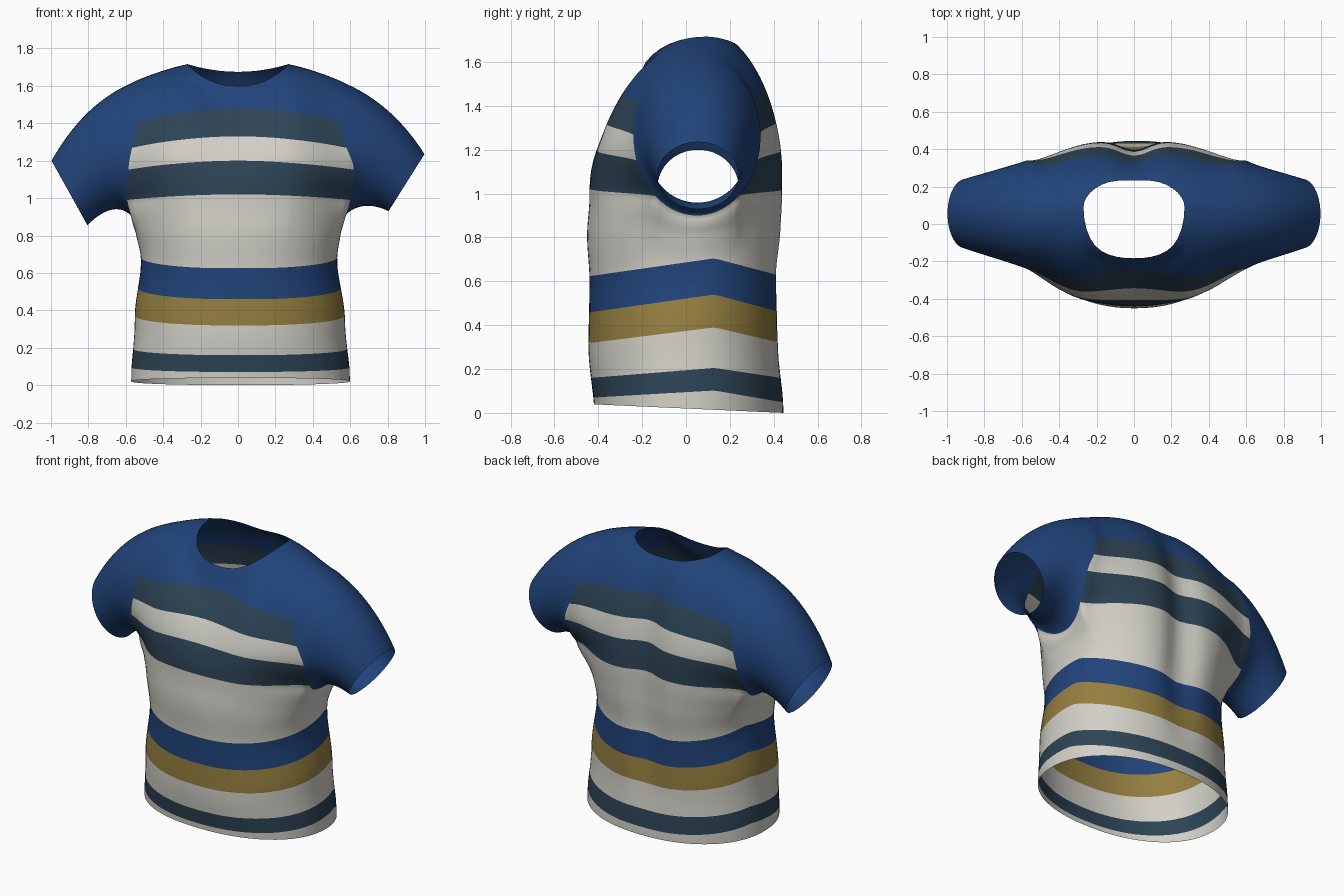
import bpy, bmesh, math
from mathutils import Vector

if "Cube" in bpy.data.objects:
    bpy.data.objects.remove(bpy.data.objects["Cube"])

def material(name, rgb):
    m = bpy.data.materials.new(name)
    m.diffuse_color = (*rgb, 1)
    m.use_nodes = True
    m.node_tree.nodes["Principled BSDF"].inputs["Base Color"].default_value = m.diffuse_color
    return m

MATS = [material("royal_blue", (0.015, 0.057, 0.195)),
        material("off_white", (0.640, 0.625, 0.570)),
        material("slate_navy", (0.026, 0.057, 0.092)),
        material("mustard_gold", (0.300, 0.210, 0.050))]
BLUE, WHITE, SLATE, GOLD = range(4)

def lerp(a, b, t):
    return a + (b - a) * t

def smooth(t):
    t = max(0, min(1, t))
    return t * t * (3 - 2 * t)

def table(rows, z):
    """Smooth lookup in a small profile table keyed by its first column."""
    for r, s in zip(rows, rows[1:]):
        if z <= s[0]:
            t = smooth((z - r[0]) / (s[0] - r[0]))
            return [lerp(a, b, t) for a, b in zip(r[1:], s[1:])]
    return rows[-1][1:]

bm = bmesh.new()

def skin(rows, mats, closed=False):
    """Join successive rows of points; mats gives one colour per strip."""
    vs = [[bm.verts.new(p) for p in row] for row in rows]
    n = len(rows[0])
    for r, m in enumerate(mats):
        for i in range(n if closed else n - 1):
            k = (i + 1) % n
            f = bm.faces.new((vs[r][i], vs[r][k], vs[r + 1][k], vs[r + 1][i]))
            f.material_index = m
            f.smooth = True

# Armhole ellipse and neck dimensions
AY, AZ, AD, AH = 0.05, 1.2625, 0.29, 0.3625
NECK, ARM = 0.27, 0.55
half = [NECK * math.sin(i / 9 * math.pi / 2) for i in range(10)]
half += [lerp(NECK, ARM, i / 8) for i in range(1, 9)]
XS = [-x for x in reversed(half[1:])] + half

def groove(x):                          # hollow along the spine
    return 0.065 * math.exp(-(x / 0.11) ** 2)

# Chest rows: (stripe start height, stripe end height, colour)
CHEST = [(1.02, 1.20, SLATE), (1.20, 1.33, WHITE), (1.33, 1.48, SLATE)]

def upper_point(x, level, v, side):
    """Point of the front (side -1) or back (side 1) chest panel."""
    ax = abs(x)
    q = (ax / ARM) ** 2
    n = min(1, ax / NECK)
    zb = 1.02 - 0.03 * q
    crest = lerp(1.745, AZ + AH, q)     # shoulder line, continued over the neck
    end = crest
    if ax < NECK - 1e-6:                # neckline
        c = lerp(1.745, AZ + AH, (NECK / ARM) ** 2)
        end = lerp(1.60, c, n ** 2.4) if side < 0 else lerp(1.675, c, n * n)
    z0 = level - (0.03 + 0.1 * (level - 1.02)) * q
    z = z0 if v is None else lerp(z0, end, math.sin(v * math.pi / 2))
    u = max(0, min(1, (z - zb) / (crest - zb)))
    width = lerp(0.66, 0.86, smooth(u * 3))
    yb = side * (0.44 if side < 0 else 0.46) * math.sqrt(1 - (ax / width) ** 2)
    g = 1 - math.sqrt(max(0, 1 - u * u))
    if side < 0:                        # chest slopes more evenly to the neck
        g = lerp(u * u, g, max(smooth(ax / 0.36), smooth(u * 2 - 1)))
    w = max(0, (ax - 0.25) / (ARM - 0.25)) ** 2
    y = lerp(yb, lerp(0.09, AY, w), g)
    if side > 0:
        y -= groove(x) * (1 - u ** 3)
    s = (lerp(0.99, AZ + AH, u) - AZ) / AH
    arm = AY + side * AD * math.sqrt(max(0, 1 - s * s))
    y = lerp(y, arm, w)
    flare = 0.08 * (1 - smooth((u - 0.25) / 0.45)) - 0.02 * math.sin(math.pi * u)
    if x > 0:
        flare += 0.06 * q * math.exp(-((u - 0.25) / 0.2) ** 2)
    return Vector((x * (1 + flare * min(1, q * 2)), y, z))

def panel(side):
    rows, mats = [], []
    for a, b, m in CHEST:
        for i in range(4):
            rows.append([upper_point(x, lerp(a, b, i / 4), None, side) for x in XS])
            mats.append(m)
    for i in range(13):
        rows.append([upper_point(x, 1.48, i / 12, side) for x in XS])
    mats += [BLUE] * 12
    skin(rows, mats)
    return rows

front, back = panel(-1), panel(1)

# Underarm arcs between the front and back feet of each armhole
def underarm(sign):
    col = -1 if sign > 0 else 0
    f, b = front[0][col], back[0][col]
    a0 = math.atan2((f.z - AZ) / AH, (f.y - AY) / AD)
    a1 = math.atan2((b.z - AZ) / AH, (b.y - AY) / AD)
    pts = []
    for i in range(1, 14):
        a = lerp(a0, a1, i / 14)
        z = AZ + AH * math.sin(a)
        x = 0.56 + (abs(f.x) - 0.56) * (z - 0.9) / (f.z - 0.9)
        pts.append(Vector((sign * x, AY + AD * math.cos(a), z)))
    return pts

# Lower body: rings from the hem up to the chest panels and underarms
junction = front[0] + underarm(1) + back[0][::-1] + underarm(-1)[::-1]
BODY = [(0, 0.585, 0.42, 0.445), (0.3, 0.562, 0.445, 0.43), (0.6, 0.525, 0.44, 0.43),
        (0.85, 0.54, 0.455, 0.45), (1.02, 0.58, 0.44, 0.455)]
# (start height, seam lift, colour)
BANDS = [(0.02, 0, WHITE), (0.06, 0.045, SLATE), (0.16, 0.045, WHITE),
         (0.32, 0.07, GOLD), (0.46, 0.08, BLUE), (0.625, 0.08, WHITE)]

def body_point(j, z, lift):
    a, yf, yb = table(BODY, z)
    t = math.atan2(j.y / 0.44, j.x / 0.6)
    c, s = math.cos(t), math.sin(t)
    x = a * math.copysign(abs(c) ** 0.92, c) + 0.014 * max(0, 1 - z)
    y = (yb if s > 0 else yf) * math.copysign(abs(s) ** 0.92, s)
    rise = (y + 0.43) / 0.56 if y < 0.13 else (0.43 - y) / 0.3
    tilt = -0.045 * y * max(0, 1 - z / 0.1) * 1.25
    if s > 0:
        y -= groove(x) * smooth(z / 0.9)
    return Vector((x, y, max(0, z + lift * max(0, rise) + tilt)))

rows, mats = [], []
for k, (z, lift, m) in enumerate(BANDS[:-1]):
    z2, lift2, _ = BANDS[k + 1]
    for i in range(4):
        t = i / 4
        rows.append([body_point(j, lerp(z, z2, t), lerp(lift, lift2, t)) for j in junction])
        mats.append(m)
for i in range(13):
    t = i / 12
    ring = []
    for j in junction:
        p = body_point(j, lerp(0.625, 1.02, t), 0.08)
        low = body_point(j, 0.625, 0.08)
        w = smooth(t) * t
        ring.append(Vector((lerp(p.x, j.x, w), lerp(p.y, j.y, w), lerp(low.z, j.z, t))))
    rows.append(ring)
mats += [WHITE] * 12
skin(rows, mats, True)

# Sleeves: loft from each armhole to a slanted open cuff
def bezier(a, b, c, t):
    return Vector(a) * (1 - t) ** 2 + Vector(b) * 2 * t * (1 - t) + Vector(c) * t * t

def sleeve(sign):
    col = -1 if sign > 0 else 0
    hole = [r[col] for r in front] + [r[col] for r in back[-2::-1]] + underarm(sign)[::-1]
    top_end, low_end = (1.235, 0.93) if sign > 0 else (1.20, 0.855)
    rings = [hole]
    for i in range(1, 15):
        t = i / 14
        top = bezier((0.55, 1.625), (0.82, 1.515), (0.997, top_end), t)
        bot = bezier((0.56, 0.90), (0.66, 1.00), (0.805, low_end), t)
        mid, up = (top + bot) / 2, (top - bot) / 2
        ring = []
        for p in hole:
            a = math.atan2((p.z - AZ) / AH, (p.y - AY) / AD)
            q = mid + up * math.sin(a)
            # ease the armhole's own outline into the sleeve
            bulge = (abs(p.x) - 0.555) * (1 - t) ** 3
            ring.append(Vector((sign * (q.x + bulge),
                                lerp(AY, 0.055, t) + lerp(AD, 0.185, t) * math.cos(a), q.y)))
        rings.append(ring)
    skin(rings, [BLUE] * 14, True)

sleeve(1)
sleeve(-1)

# Weld all panels into one garment
bmesh.ops.remove_doubles(bm, verts=bm.verts, dist=0.0004)
bmesh.ops.recalc_face_normals(bm, faces=bm.faces)
mesh = bpy.data.meshes.new("striped_shirt")
bm.to_mesh(mesh)
bm.free()
for m in MATS:
    mesh.materials.append(m)
shirt = bpy.data.objects.new("striped_shirt", mesh)
bpy.context.collection.objects.link(shirt)
